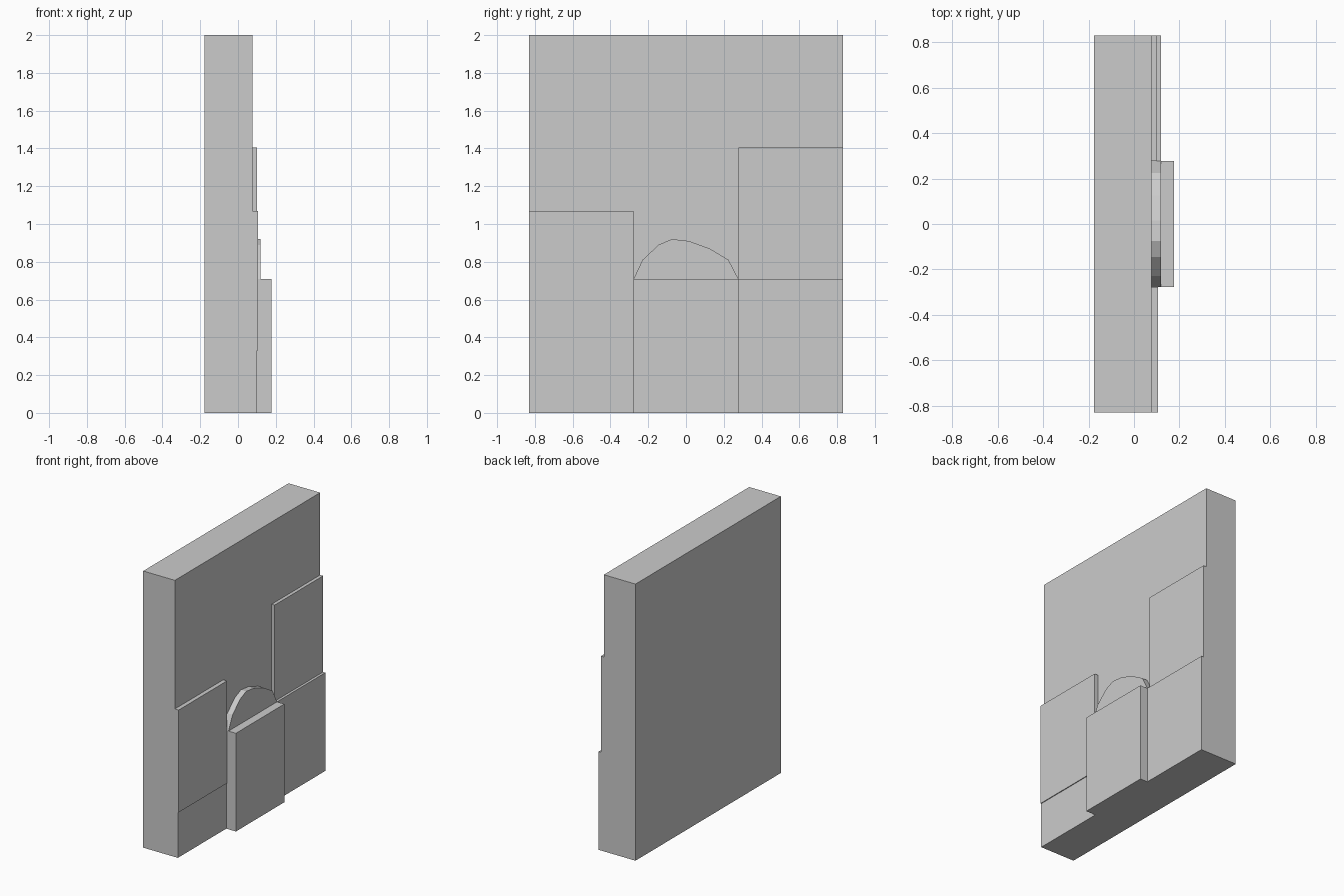
import bpy, bmesh

if "Cube" in bpy.data.objects:
    bpy.data.objects.remove(bpy.data.objects["Cube"])

FACE = 0.076  # front plane of the wall slab (facing +x)


def prism(name, profile, x0, x1):
    """Extrude a closed (y, z) profile from x0 to x1."""
    bm = bmesh.new()
    face = bm.faces.new([bm.verts.new((x0, y, z)) for y, z in profile])
    out = bmesh.ops.extrude_face_region(bm, geom=[face])
    moved = [v for v in out["geom"] if isinstance(v, bmesh.types.BMVert)]
    bmesh.ops.translate(bm, verts=moved, vec=(x1 - x0, 0, 0))
    bmesh.ops.recalc_face_normals(bm, faces=bm.faces)
    mesh = bpy.data.meshes.new(name)
    bm.to_mesh(mesh)
    bm.free()
    obj = bpy.data.objects.new(name, mesh)
    bpy.context.collection.objects.link(obj)
    return obj


def panel(name, y0, y1, z0, z1, x1, x0=FACE):
    return prism(name, [(y0, z0), (y1, z0), (y1, z1), (y0, z1)], x0, x1)


W, D = 0.83, 0.277  # half width of slab, half width of middle bay

# Wall slab
panel("wall_slab", -W, W, 0, 2, FACE, -0.177)

# Left bay: tall panel over a slightly recessed base
panel("left_base_panel", -W, -D, 0, 0.33, 0.10)
panel("left_upper_panel", -W, -D, 0.33, 1.07, 0.106)

# Right bay: thicker lower panel, thinner upper panel
panel("right_lower_panel", D, W, 0, 0.71, 0.118)
panel("right_upper_panel", D, W, 0.71, 1.405, 0.10)

# Middle bay: projecting block with a faceted arch on top
panel("middle_block", -D, D, 0, 0.71, 0.177)
arch = [(-D, 0.71), (D, 0.71), (0.225, 0.81), (0.125, 0.87), (0.015, 0.91),
        (-0.075, 0.92), (-0.145, 0.89), (-0.23, 0.81)]
prism("arch_panel", arch, FACE, 0.118)
